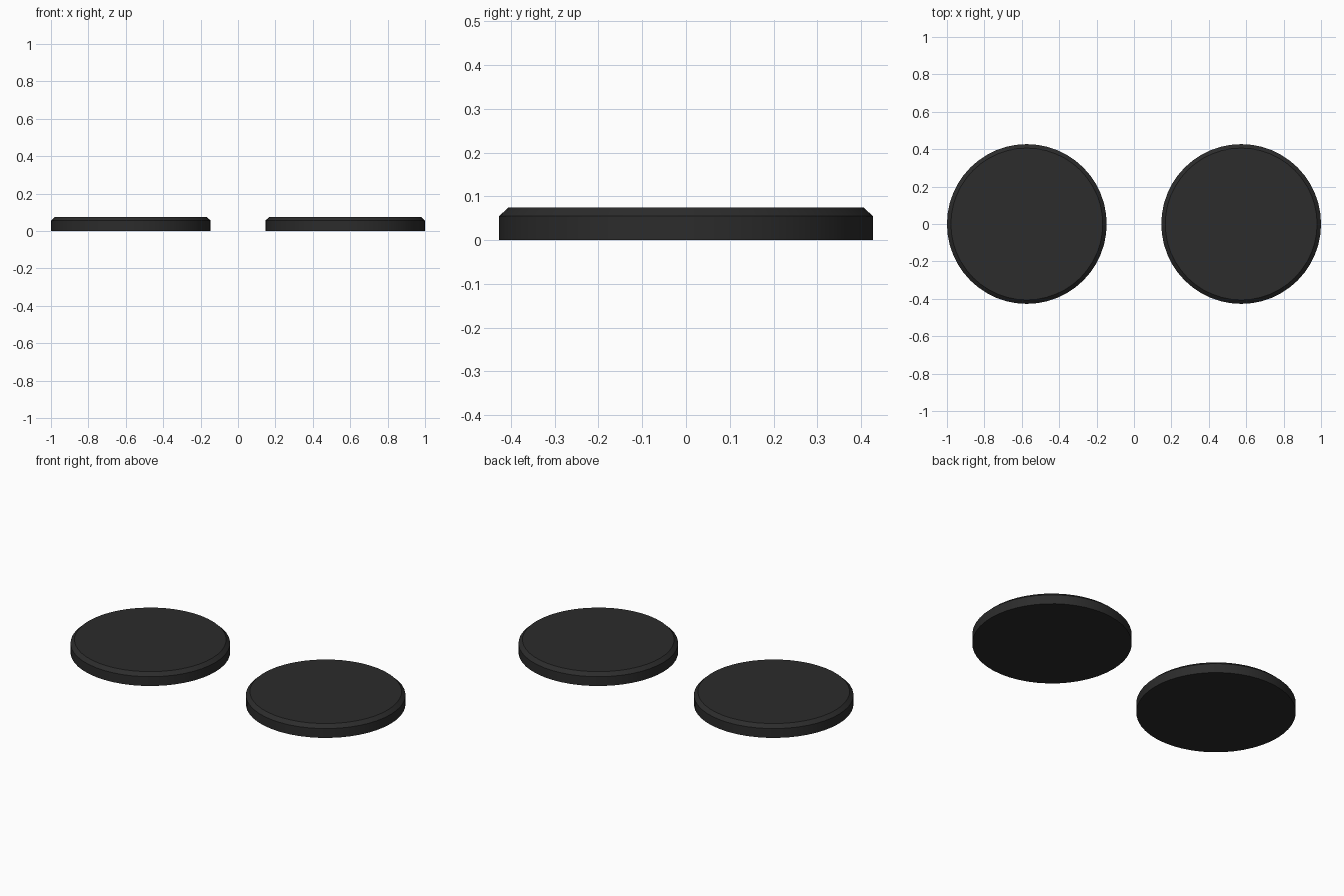
import bpy
import bmesh
import math

if "Cube" in bpy.data.objects:
    bpy.data.objects.remove(bpy.data.objects["Cube"])

SEGMENTS = 48
CENTRE_X = 0.573

# Dark rubber-like material
dark = bpy.data.materials.new("dark_grey")
dark.diffuse_color = (0.025, 0.025, 0.025, 1)
dark.use_nodes = True
dark.node_tree.nodes["Principled BSDF"].inputs["Base Color"].default_value = dark.diffuse_color

# Disc profile: (radius, height), flat underside, chamfered top rim
PROFILE = [(0.427, 0.0), (0.427, 0.055), (0.406, 0.075)]


def make_disc(name, x):
    bm = bmesh.new()
    rings = []
    for r, z in PROFILE:
        angles = [2 * math.pi * i / SEGMENTS for i in range(SEGMENTS)]
        rings.append([bm.verts.new((r * math.cos(a), r * math.sin(a), z)) for a in angles])
    # side wall and chamfer
    for low, high in zip(rings, rings[1:]):
        for i in range(SEGMENTS):
            j = (i + 1) % SEGMENTS
            bm.faces.new((low[i], low[j], high[j], high[i]))
    # underside and top
    bm.faces.new(rings[0][::-1])
    bm.faces.new(rings[-1])
    mesh = bpy.data.meshes.new(name)
    bm.to_mesh(mesh)
    bm.free()
    mesh.materials.append(dark)
    disc = bpy.data.objects.new(name, mesh)
    disc.location.x = x
    bpy.context.collection.objects.link(disc)
    bpy.ops.object.select_all(action='DESELECT')
    disc.select_set(True)
    bpy.context.view_layer.objects.active = disc
    bpy.ops.object.shade_smooth_by_angle(angle=math.radians(30))


# Matching pair of discs
make_disc("left_disc", -CENTRE_X)
make_disc("right_disc", CENTRE_X)
